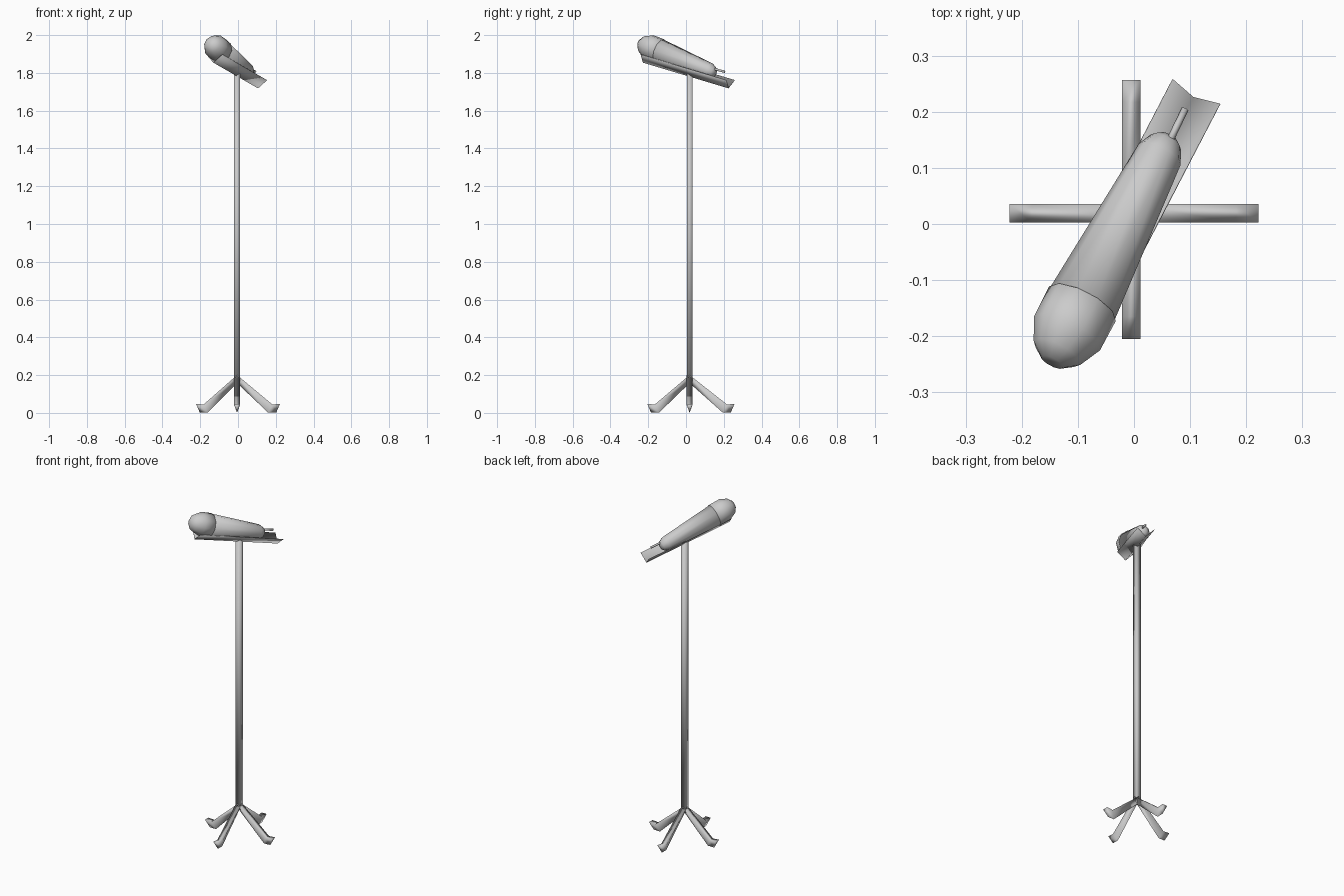
import bpy, bmesh, math
from mathutils import Vector

if "Cube" in bpy.data.objects:
    bpy.data.objects.remove(bpy.data.objects["Cube"])

CX, CY = -0.005, 0.019          # pole axis


def finish(name, bm, angle):
    bmesh.ops.recalc_face_normals(bm, faces=bm.faces)
    me = bpy.data.meshes.new(name)
    bm.to_mesh(me)
    bm.free()
    ob = bpy.data.objects.new(name, me)
    bpy.context.collection.objects.link(ob)
    bpy.ops.object.select_all(action='DESELECT')
    ob.select_set(True)
    bpy.context.view_layer.objects.active = ob
    bpy.ops.object.shade_smooth_by_angle(angle=math.radians(angle))
    return ob


def loft(name, rings, sides, angle, turn=0.0):
    """Skin rings given as (centre, half-axis a, half-axis b), capped at both ends."""
    bm = bmesh.new()
    angles = [2 * math.pi * (i + turn) / sides for i in range(sides)]
    loops = [[bm.verts.new(c + a * math.cos(t) + b * math.sin(t)) for t in angles]
             for c, a, b in rings]
    for p, q in zip(loops, loops[1:]):
        for i in range(sides):
            j = (i + 1) % sides
            bm.faces.new((p[i], p[j], q[j], q[i]))
    bm.faces.new(loops[0])
    bm.faces.new(loops[-1])
    return finish(name, bm, angle)


def lathe(name, origin, direction, profile, sides, angle, turn=0.0):
    """Revolve (distance, radius) pairs about an axis."""
    d = direction.normalized()
    side = Vector((0, 1, 0)) if abs(d.z) > 0.9 else d.cross(Vector((0, 0, 1))).normalized()
    up = side.cross(d)
    return loft(name, [(origin + d * s, side * r, up * r) for s, r in profile],
                sides, angle, turn)


# square pole
lathe("pole", Vector((CX, CY, 0)), Vector((0, 0, 1)),
      [(0.165, 0.0212), (1.797, 0.0212)], 4, 95, 0.5)

# four splayed triangular legs with the edge down and short flat feet
for name, u, reach in (("right_leg", (1, 0), 0.222 - CX), ("left_leg", (-1, 0), 0.222 + CX),
                       ("back_leg", (0, 1), 0.257 - CY), ("front_leg", (0, -1), 0.205 + CY)):
    out = Vector((u[0], u[1], 0))
    side = Vector((-u[1], u[0], 0)) * 0.0192
    up = Vector((0, 0, 1))
    base = Vector((CX, CY, 0))
    rings = [(base + out * d + up * z, -out * hx - up * hz, side)
             for d, z, hx, hz in ((0, 0.186, 0, 0.0285),
                                  (reach - 0.0473, 0.030, 0.0147, 0.029),
                                  (reach - 0.0067, 0.032, 0.0133, 0.031))]
    loft(name, rings, 3, 125)

# V-shaped cradle on top of the pole
near = Vector((-0.130, -0.228, 1.855))
far = Vector((0.106, 0.226, 1.719))
run = (far - near).normalized()
across = run.cross(Vector((0, 0, 1))).normalized()
lift = across.cross(run)
bm = bmesh.new()
rows = [[bm.verts.new(p + across * a + lift * h)
         for a, h in ((-0.0475, 0.044), (0, 0), (0.0475, 0.044))] for p in (near, far)]
for i in range(2):
    bm.faces.new((rows[0][i], rows[0][i + 1], rows[1][i + 1], rows[1][i]))
cradle = finish("cradle", bm, 100)
mod = cradle.modifiers.new("thickness", 'SOLIDIFY')
mod.thickness = 0.002
mod.offset = 0

# tapered handle and rounded head
tail = Vector((0.0475, 0.1275, 1.81))
axis = Vector((-0.1695, -0.3275, 0.13))
lathe("handle", tail, axis,
      [(-0.033, 0.016), (-0.022, 0.030), (0.004, 0.042), (0.33, 0.065)], 10, 95)
lathe("head", tail, axis,
      [(0.320, 0.063), (0.322, 0.067), (0.385, 0.066), (0.426, 0.047), (0.446, 0.022)],
      10, 95)

# cable stub at the tail
a, b = Vector((0.055, 0.130, 1.826)), Vector((0.091, 0.205, 1.806))
lathe("cable_stub", a, b - a, [(0, 0.0065), ((b - a).length, 0.0065)], 6, 95)
